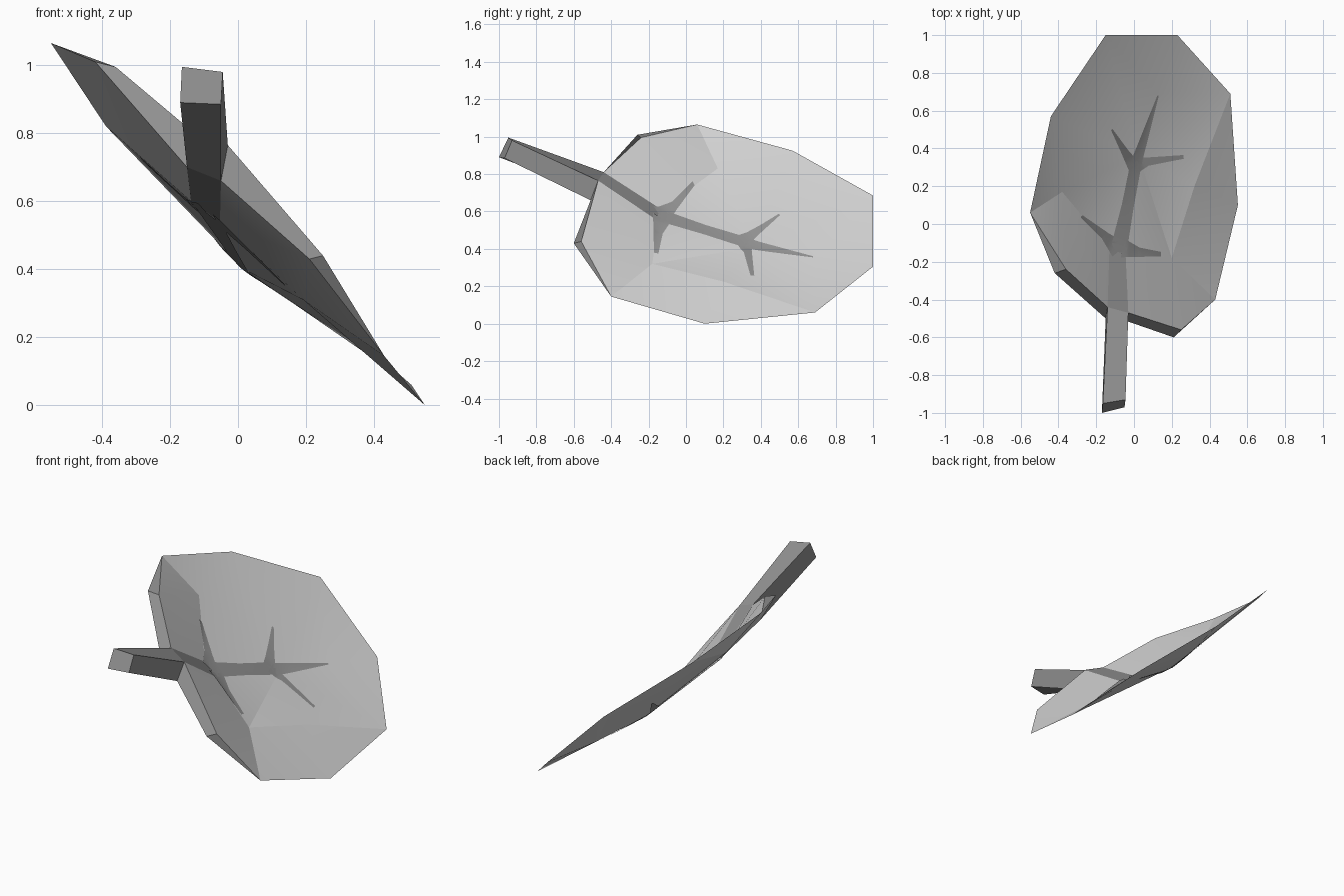
import bpy, bmesh, math
from mathutils import Vector
from mathutils.bvhtree import BVHTree

cube = bpy.data.objects.get("Cube")
if cube:
    bpy.data.objects.remove(cube, do_unlink=True)


def make_material(name, value):
    mat = bpy.data.materials.new(name)
    mat.use_nodes = True
    mat.diffuse_color = (value, value, value, 1)
    mat.node_tree.nodes["Principled BSDF"].inputs["Base Color"].default_value = mat.diffuse_color
    return mat


light_grey = make_material("light_grey", 0.65)
dark_grey = make_material("dark_grey", 0.29)


def make_object(name, bm, materials, smooth_angle):
    mesh = bpy.data.meshes.new(name)
    bm.to_mesh(mesh)
    bm.free()
    obj = bpy.data.objects.new(name, mesh)
    bpy.context.collection.objects.link(obj)
    for mat in materials:
        mesh.materials.append(mat)
    bpy.ops.object.select_all(action="DESELECT")
    obj.select_set(True)
    bpy.context.view_layer.objects.active = obj
    bpy.ops.object.shade_smooth_by_angle(angle=math.radians(smooth_angle))


# Upper corners of the leaf blade
upper = {
    "neck_right": (-0.14, -0.44, 0.81), "neck_left": (-0.03, -0.47, 0.765),
    "shoulder_right": (-0.36, -0.24, 0.995), "shoulder_left": (0.25, -0.56, 0.44),
    "side_right": (-0.55, 0.06, 1.065), "side_left": (0.43, -0.40, 0.145),
    "back_right": (-0.44, 0.57, 0.925), "belly_left": (0.55, 0.10, 0),
    "end_right": (-0.15, 1, 0.685), "end_left": (0.51, 0.69, 0.06),
    "tip": (0.23, 1, 0.305),
    "fold_right": (-0.38, 0.17, 0.83), "fold_left": (0.2, -0.18, 0.32),
    "rib_right": (-0.13, -0.13, 0.61), "rib_left": (-0.045, -0.15, 0.55),
    "rib_middle": (0.025, 0.36, 0.41), "rib_end": (0.125, 0.69, 0.355),
    "fold_middle": (0.32, 0.2, 0.225),
}
# Lower rim corners, where the blade has thickness
lower = {
    "neck_right": (-0.15, -0.50, 0.70), "neck_left": (-0.05, -0.51, 0.66),
    "shoulder_right": (-0.42, -0.26, 1.01), "shoulder_left": (0.21, -0.60, 0.43),
}
for key in ("fold_right", "fold_left", "fold_middle",
            "rib_right", "rib_left", "rib_middle", "rib_end"):
    lower[key] = Vector(upper[key]) - Vector((0.008, 0, 0.01))

panels = [
    "neck_right neck_left rib_left rib_right",
    "rib_right rib_left rib_middle",
    "neck_right rib_right fold_right shoulder_right",
    "shoulder_right fold_right side_right",
    "side_right fold_right back_right",
    "rib_right rib_middle fold_right",
    "fold_right rib_middle back_right",
    "back_right rib_middle end_right",
    "rib_middle rib_end end_right",
    "end_right rib_end tip",
    "neck_left shoulder_left fold_left rib_left",
    "shoulder_left side_left fold_left",
    "side_left belly_left fold_left",
    "rib_left fold_left rib_middle",
    "fold_left belly_left fold_middle",
    "fold_left fold_middle rib_middle",
    "belly_left end_left fold_middle",
    "fold_middle end_left rib_middle",
    "rib_middle end_left rib_end",
    "rib_end end_left tip",
]
rim = [("neck_right", "shoulder_right"), ("shoulder_right", "side_right"),
       ("side_left", "shoulder_left"), ("shoulder_left", "neck_left")]

# Leaf blade: light panels, dark neck and dark cut rim
bm = bmesh.new()
top = {key: bm.verts.new(co) for key, co in upper.items()}
under = {key: bm.verts.new(lower[key]) if key in lower else top[key] for key in upper}
for index, panel in enumerate(panels):
    keys = panel.split()
    for face in (bm.faces.new([top[k] for k in keys]),
                 bm.faces.new([under[k] for k in reversed(keys)])):
        face.material_index = 1 if index == 0 else 0
for a, b in rim:
    corners = [top[a], top[b], under[b], under[a]]
    bm.faces.new(list(dict.fromkeys(corners))).material_index = 1
bmesh.ops.recalc_face_normals(bm, faces=bm.faces)
surface = BVHTree.FromBMesh(bm)
make_object("leaf_blade", bm, [light_grey, dark_grey], 9)

# Stem, joined to the open neck of the blade
bm = bmesh.new()
end = [(-0.165, -0.95, 0.995), (-0.045, -0.93, 0.98), (-0.05, -0.97, 0.885), (-0.17, -1, 0.89)]
neck = [upper["neck_right"], upper["neck_left"], lower["neck_left"], lower["neck_right"]]
outer = [bm.verts.new(co) for co in end]
inner = [bm.verts.new(co) for co in neck]
bm.faces.new(outer)
for i in range(4):
    j = (i + 1) % 4
    bm.faces.new([outer[i], inner[i], inner[j], outer[j]])
bmesh.ops.recalc_face_normals(bm, faces=bm.faces)
make_object("stem", bm, [dark_grey], 20)


def on_blade(x, y, side):
    hit, normal, _, _ = surface.ray_cast(Vector((x, y, 3 * side)), Vector((0, 0, -side)))
    return hit + normal * 0.004


def make_vein(name, stations, steps=6):
    """Tapered strips on both faces of the blade through (x, y, half width) stations."""
    for label, side in (("upper", 1), ("lower", -1)):
        bm = bmesh.new()
        previous = None
        for start, stop in zip(stations, stations[1:]):
            start, stop = Vector(start), Vector(stop)
            across = Vector((stop.y - start.y, start.x - stop.x)).normalized()
            for step in range(steps + 1):
                p = start.lerp(stop, step / steps)
                row = [bm.verts.new(on_blade(p.x + across.x * p.z * s,
                                             p.y + across.y * p.z * s, side))
                       for s in (-side, 0, side)]
                if previous:
                    for i in range(2):
                        bm.faces.new([previous[i], previous[i + 1], row[i + 1], row[i]])
                previous = row
        make_object(f"{label}_{name}", bm, [dark_grey], 20)


# Midrib and its four side veins
make_vein("midrib", [(-0.087, -0.15, 0.045), (-0.035, 0.1, 0.032),
                     (0.008, 0.32, 0.03), (0.125, 0.68, 0.004)])
make_vein("front_vein_right", [(-0.08, -0.14, 0.05), (-0.16, -0.06, 0.022), (-0.28, 0.04, 0.008)])
make_vein("front_vein_left", [(-0.06, -0.13, 0.05), (0.02, -0.15, 0.026), (0.14, -0.16, 0.012)])
make_vein("back_vein_right", [(0, 0.3, 0.035), (-0.05, 0.38, 0.02), (-0.12, 0.5, 0.005)])
make_vein("back_vein_left", [(0, 0.31, 0.045), (0.07, 0.33, 0.022), (0.26, 0.355, 0.01)])
